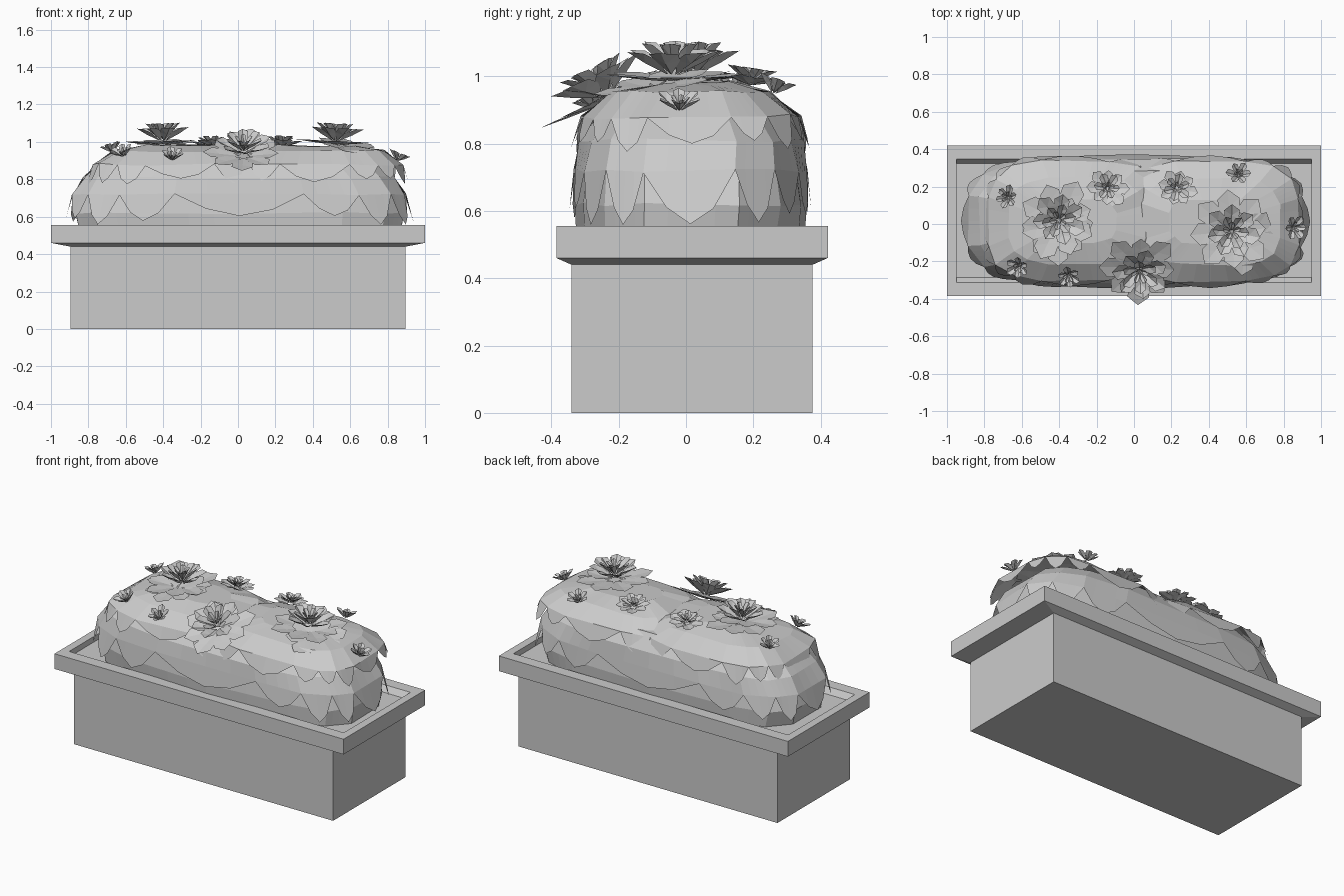
import bpy, math, random
from mathutils import Vector

random.seed(4)
cube = bpy.data.objects.get("Cube")
if cube:
    bpy.data.objects.remove(cube)

grey = bpy.data.materials.new("stone grey")
grey.use_nodes = True
COLOUR = (0.6, 0.6, 0.6, 1)
grey.diffuse_color = COLOUR
grey.node_tree.nodes["Principled BSDF"].inputs["Base Color"].default_value = COLOUR


def make(name, verts, faces):
    mesh = bpy.data.meshes.new(name)
    mesh.from_pydata(verts, [], faces)
    mesh.materials.append(grey)
    obj = bpy.data.objects.new(name, mesh)
    bpy.context.collection.objects.link(obj)
    return obj


def loft(name, rings, cap_first=True, cap_last=True):
    n = len(rings[0])
    verts = [p for ring in rings for p in ring]
    faces = [(r * n + i, r * n + (i + 1) % n, (r + 1) * n + (i + 1) % n, (r + 1) * n + i)
             for r in range(len(rings) - 1) for i in range(n)]
    if cap_first:
        faces.append(tuple(reversed(range(n))))
    if cap_last:
        faces.append(tuple(range(len(verts) - n, len(verts))))
    return make(name, verts, faces)


# Planter box with chamfered lip and recessed soil
def rectangle(z, hx, hy, cy=0.018):
    return [(sx * hx, cy + sy * hy, z) for sx, sy in ((-1, -1), (1, -1), (1, 1), (-1, 1))]


loft("planter_box", [rectangle(*r) for r in (
    (0, .896, .358), (.44, .896, .358), (.46, 1, .403), (.555, 1, .403),
    (.555, .95, .33), (.52, .95, .305))])


# Rounded-rectangle ring, with straight pieces between the corners
def foliage_ring(cx, z, hx, hy, sides, jitter, power=0.58):
    corners = []
    for i in range(sides):
        a = 2 * math.pi * (i + 0.5) / sides
        c, s = math.cos(a), math.sin(a)
        corners.append(Vector((cx + hx * math.copysign(abs(c) ** power, c),
                               0.015 + hy * math.copysign(abs(s) ** power, s),
                               z)) + Vector([random.uniform(-jitter, jitter) for _ in range(3)]))
    return [corners[i].lerp(corners[(i + 1) % sides], k / 4)
            for i in range(sides) for k in range(4)]


# Foliage layer whose lower edge is cut into hanging leaf tips
def foliage_layer(name, cx, profile, tip, sides, jitter):
    rings = [foliage_ring(cx, *p, sides, jitter) for p in profile]
    low = foliage_ring(cx, *tip, sides, jitter)
    edge = rings[-1]
    depth = (0, 0.68, 1, 0.72)
    hem = []
    for i, p in enumerate(edge):
        if i % 4 == 0:
            scale = random.uniform(0.75, 1.1)
        hem.append(p.lerp(low[i], max(0.02, depth[i % 4] * scale)))
    rings.append(hem)
    rings.reverse()
    return loft(name, rings, cap_first=False)


loft("lower_foliage", [foliage_ring(0.01, *p, 14, 0.006) for p in (
    (.51, .87, .335), (.62, .89, .345), (.78, .83, .325))])
foliage_layer("middle_foliage", 0.005,
              ((.9, .74, .27), (.81, .84, .335), (.72, .90, .352)),
              (.57, .94, .368), 16, 0.006)
for side, cx in (("right", -.31), ("left", .41)):
    foliage_layer(side + "_top_foliage", cx,
                  ((.98, .22, .12), (.95, .37, .235), (.88, .475, .325)),
                  (.785, .515, .358), 16, 0.008)


# Flower: rings of folded pointed petals around a small cup
def flower(name, centre, normal, layers):
    turn = Vector((0, 0, 1)).rotation_difference(Vector(normal).normalized())
    verts, faces = [], []
    for count, radius, base, rise in layers:
        start = random.random() * 6
        for k in range(count):
            a = start + 2 * math.pi * k / count
            r = radius * random.uniform(0.85, 1.1)
            w = min(r * 0.36, math.pi * r / count * 0.85)
            out, side = Vector((math.cos(a), math.sin(a), 0)), Vector((-math.sin(a), math.cos(a), 0))
            first = len(verts)
            for along, across, up in ((.1, 0, 0), (.45, -.7, .65), (.78, -.8, .95), (1, 0, 1),
                                      (.78, .8, .95), (.45, .7, .65), (.6, 0, .5)):
                p = out * (r * along) + side * (w * across) + Vector((0, 0, base + rise * up))
                verts.append(Vector(centre) + turn @ p)
            faces += [tuple(first + j for j in f) for f in ((0, 6, 1), (1, 6, 2), (2, 6, 3),
                                                           (3, 6, 4), (4, 6, 5), (5, 6, 0))]
    make(name, verts, faces)


LARGE = ((8, .21, .0, .02), (7, .145, .02, .07), (6, .1, .035, .08), (5, .05, .05, .06))
MEDIUM = ((8, .11, .0, .025), (6, .075, .01, .04), (5, .035, .02, .03))
SMALL = ((6, .066, .0, .045), (5, .03, .0, .04))

flower("large_flower_right", (-.4, .02, .985), (-.03, 0, 1), LARGE)
flower("large_flower_left", (.52, -.04, .985), (.05, 0, 1), LARGE)
flower("large_flower_front", (.03, -.23, .925), (0, -.5, 1), LARGE)
flower("medium_flower_right", (-.14, .19, .975), (0, .15, 1), MEDIUM)
flower("medium_flower_left", (.23, .19, .975), (0, .15, 1), MEDIUM)
for i, (spot, normal) in enumerate((
        ((-.67, .14, .945), (-.3, .1, 1)), ((-.61, -.22, .925), (-.3, -.4, 1)),
        ((-.35, -.27, .905), (0, -.5, 1)), ((.56, .26, .95), (0, .35, 1)),
        ((.85, -.02, .9), (.4, 0, 1)))):
    flower(f"small_flower_{i + 1}", spot, normal, SMALL)

# Loose leaves under the large blooms
flower("right_bloom_leaves", (-.41, -.04, .985), (0, -.1, 1), ((7, .18, .0, .012),))
flower("left_bloom_leaves", (.6, -.1, .965), (.2, -.2, 1), ((7, .19, .0, .012),))
